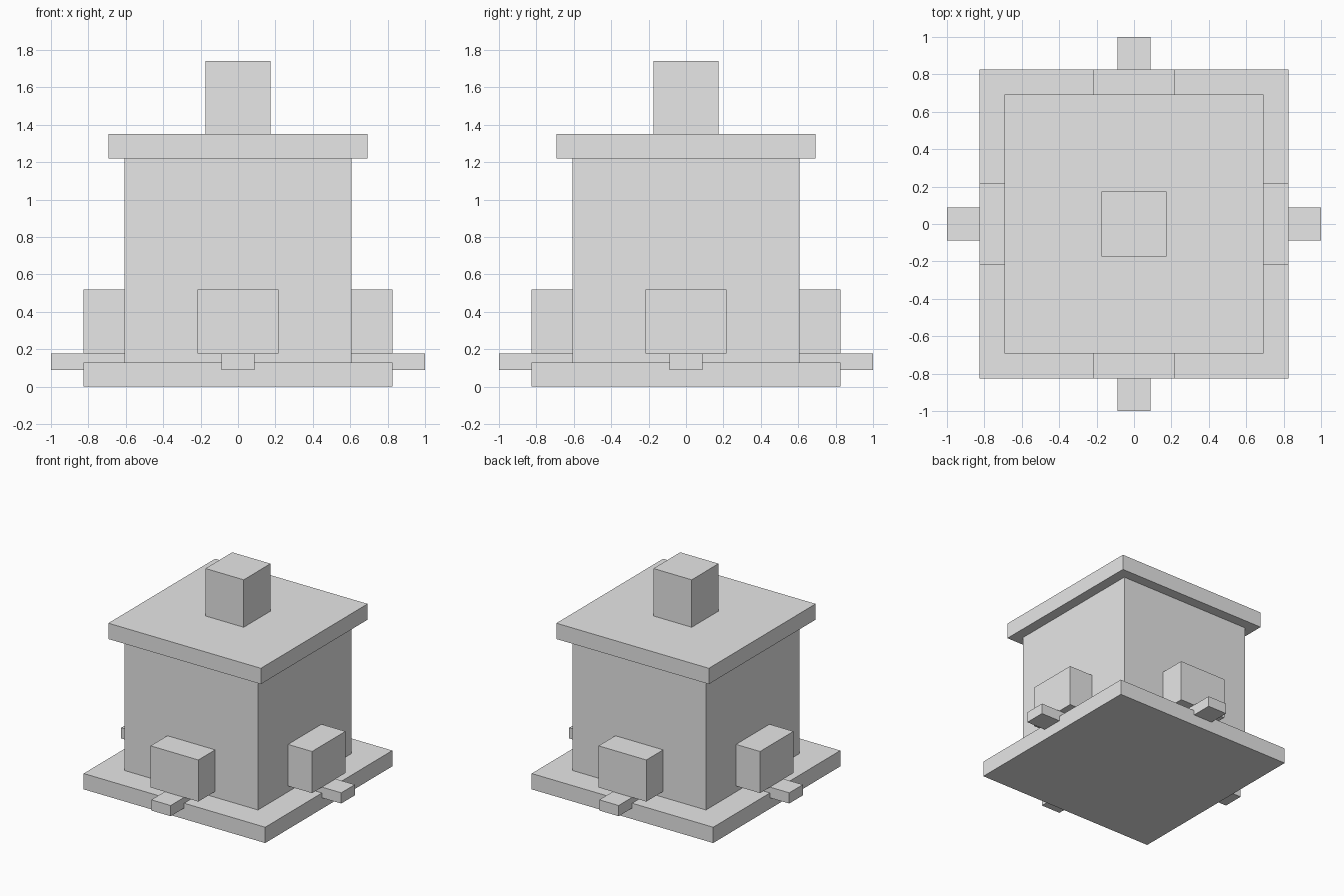
import bpy
from math import pi
from mathutils import Matrix

if "Cube" in bpy.data.objects:
    bpy.data.objects.remove(bpy.data.objects["Cube"])

grey = bpy.data.materials.new("plain_grey")
grey.diffuse_color = (0.8, 0.8, 0.8, 1.0)
grey.use_nodes = True
grey.node_tree.nodes["Principled BSDF"].inputs["Base Color"].default_value = grey.diffuse_color


def box(name, low, high, turn=0.0):
    """Box between two corners, turned about the z axis through the origin."""
    size = [b - a for a, b in zip(low, high)]
    mid = [(a + b) / 2 for a, b in zip(low, high)]
    bpy.ops.mesh.primitive_cube_add(size=1)
    ob = bpy.context.object
    ob.name = name
    ob.data.transform(Matrix.Translation(mid) @ Matrix.Diagonal((*size, 1)))
    ob.data.transform(Matrix.Rotation(turn, 4, "Z"))
    ob.data.materials.append(grey)
    return ob


def slab(name, half, z0, z1):
    """Square block centred on the z axis."""
    return box(name, (-half, -half, z0), (half, half, z1))


# Stacked square blocks
slab("base_plate", 0.825, 0.0, 0.13)
slab("main_body", 0.607, 0.13, 1.22)
slab("roof_slab", 0.693, 1.22, 1.35)
slab("chimney", 0.174, 1.35, 1.74)

# One porch and one step on each of the four sides
for i, side in enumerate(("front", "right", "back", "left")):
    box(side + "_porch", (-0.217, -0.825, 0.178), (0.217, -0.607, 0.52), i * pi / 2)
    box(side + "_step", (-0.088, -1.0, 0.09), (0.088, -0.607, 0.178), i * pi / 2)
